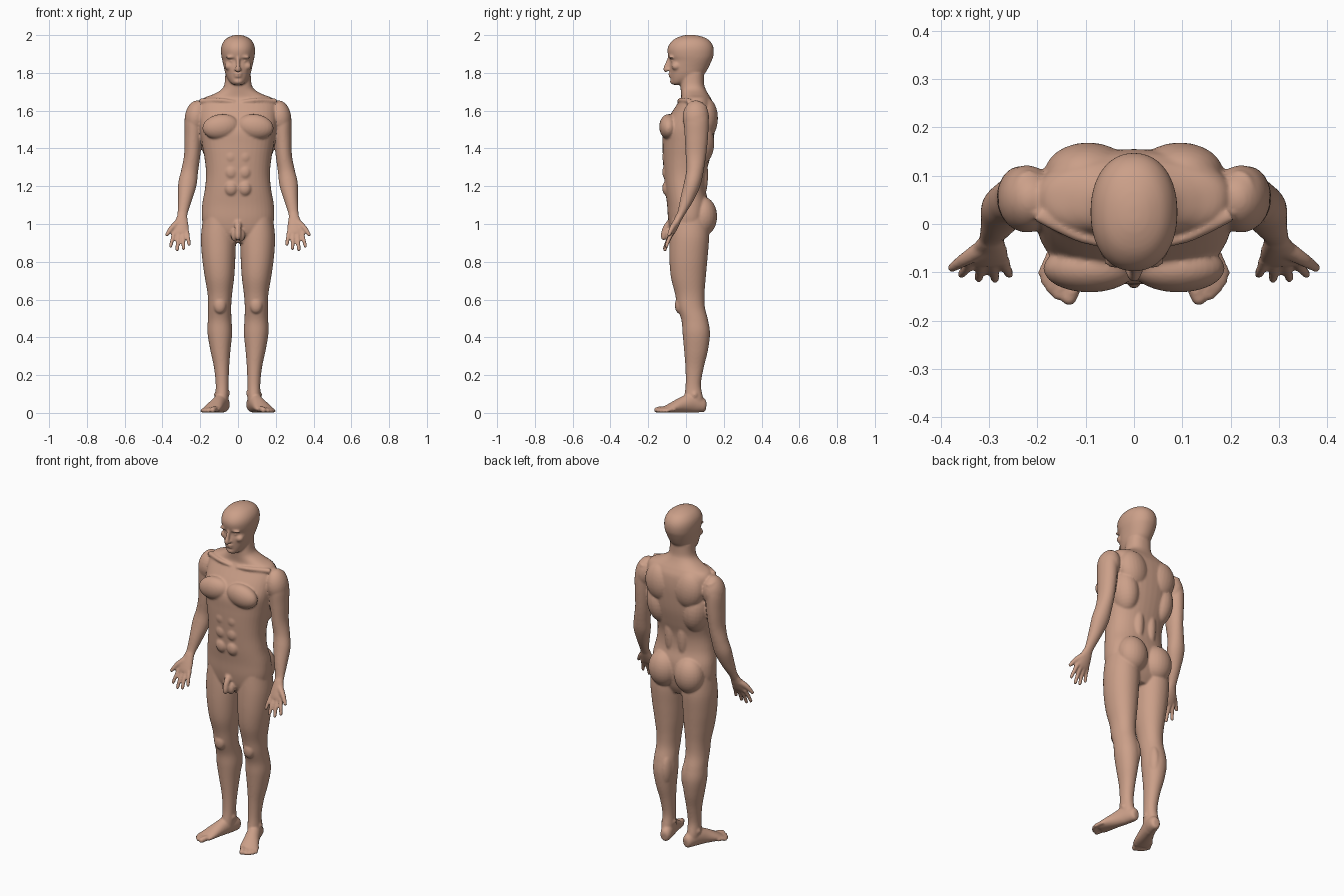
import bpy, bmesh, math
from mathutils import Vector, Matrix

bm = bmesh.new()
BOTH = (1, -1)


def spline(keys, steps=5):
    """Catmull-Rom through tuples of numbers."""
    out = []
    for i in range(len(keys) - 1):
        a, b, c, d = (keys[max(i - 1, 0)], keys[i], keys[i + 1], keys[min(i + 2, len(keys) - 1)])
        for s in range(steps):
            t = s / steps
            out.append([0.5 * (2 * q + (r - p) * t + (2 * p - 5 * q + 4 * r - u) * t * t
                               + (3 * q - p - 3 * r + u) * t ** 3) for p, q, r, u in zip(a, b, c, d)])
    return out + [list(keys[-1])]


def skin(rings, sides):
    for s in sides:
        vs = [[bm.verts.new((s * p[0], p[1], max(p[2], 0.0))) for p in r] for r in rings]
        n = len(vs[0])
        for a, b in zip(vs, vs[1:]):
            for i in range(n):
                bm.faces.new((a[i], a[(i + 1) % n], b[(i + 1) % n], b[i]))
        bm.faces.new(vs[0])
        bm.faces.new(vs[-1])


def stack(keys, sides=(1,), power=2.0, n=40):
    """Level cross-sections: z, centre x, half width, front y, back y."""
    rings = []
    for z, cx, hw, yf, yb in spline(keys):
        ring = []
        for i in range(n):
            a = 2 * math.pi * i / n
            c, s = math.cos(a), math.sin(a)
            x = math.copysign(abs(c) ** (2 / power), c) * hw
            y = math.copysign(abs(s) ** (2 / power), s) * (yb - yf) / 2
            ring.append((cx + x, (yf + yb) / 2 + y, z))
        rings.append(ring)
    skin(rings, sides)


def tube(keys, sides=(1,), ref=(1, 0, 0), n=24):
    """Swept ellipse: x, y, z, radius along ref, radius across."""
    pts, rings = spline(keys), []
    for i, p in enumerate(pts):
        t = (Vector(pts[min(i + 1, len(pts) - 1)][:3]) - Vector(pts[max(i - 1, 0)][:3])).normalized()
        r = Vector(ref)
        u = (r - t * r.dot(t)).normalized()
        v = t.cross(u)
        rings.append([Vector(p[:3]) + u * p[3] * math.cos(2 * math.pi * k / n)
                      + v * p[4] * math.sin(2 * math.pi * k / n) for k in range(n)])
    skin(rings, sides)


def ball(c, r, sides=(1,), tilt=0.0):
    for s in sides:
        m = (Matrix.Translation((s * c[0], c[1], c[2])) @ Matrix.Rotation(s * tilt, 4, 'Y')
             @ Matrix.Diagonal((*r, 1)))
        bmesh.ops.create_uvsphere(bm, u_segments=24, v_segments=16, radius=1, matrix=m)


def digit(a, b, r0, r1, bend=(0, 0, 0)):
    """Finger or toe with a rounded tip."""
    mid = [(p + q) / 2 + k for p, q, k in zip(a, b, bend)]
    tube([(*a, r0, r0), (*mid, (r0 + r1) / 2, (r0 + r1) / 2), (*b, r1, r1)], BOTH, n=14)
    ball(b, (r1, r1, r1), BOTH)


# Torso and neck
stack([(0.90, 0, .09, -.05, .08), (0.95, 0, .165, -.08, .105), (1.02, 0, .19, -.094, .12),
       (1.10, 0, .19, -.10, .122), (1.18, 0, .176, -.11, .104), (1.26, 0, .169, -.117, .105),
       (1.34, 0, .176, -.122, .125), (1.42, 0, .19, -.124, .143), (1.50, 0, .202, -.122, .152),
       (1.57, 0, .207, -.088, .155), (1.63, 0, .205, -.05, .148), (1.665, 0, .185, -.028, .132),
       (1.685, 0, .135, -.026, .12), (1.71, 0, .09, -.028, .106), (1.74, 0, .072, -.03, .096),
       (1.80, 0, .067, -.025, .095)], power=2.3)
# Chest, back and belly muscles
ball((.092, -.092, 1.515), (.097, .05, .066), BOTH, .15)
ball((.095, .105, 1.56), (.09, .064, .11), BOTH, .15)
ball((.12, .06, 1.43), (.075, .09, .13), BOTH, .12)
ball((.042, .075, 1.26), (.036, .042, .14), BOTH)
for z in (1.19, 1.275, 1.355):
    ball((.036, -.098, z), (.036, .028, .042), BOTH)
# Collar bones and shoulders
tube([(.02, -.035, 1.645, .01, .01), (.10, -.03, 1.655, .012, .012), (.2, .02, 1.65, .015, .015)],
     BOTH, ref=(0, 0, 1))
ball((.222, .052, 1.565), (.06, .07, .09), BOTH, -.15)
# Buttocks and pubic area
ball((.085, .088, 1.04), (.088, .077, .105), BOTH)
tube([(0, -.085, 1.005, .02, .02), (0, -.108, .975, .017, .017), (0, -.118, .935, .016, .016),
      (0, -.117, .915, .009, .009)])
ball((.016, -.088, .94), (.021, .022, .034), BOTH)

# Head
stack([(1.737, 0, .022, -.07, -.03), (1.747, 0, .038, -.077, .005), (1.77, 0, .056, -.082, .07),
       (1.80, 0, .068, -.085, .102), (1.83, 0, .075, -.087, .12), (1.865, 0, .083, -.083, .136),
       (1.89, 0, .088, -.094, .145), (1.925, 0, .09, -.098, .147), (1.955, 0, .083, -.086, .137),
       (1.98, 0, .064, -.06, .113), (1.995, 0, .036, -.025, .075), (2.001, 0, .012, .005, .04)], power=2.15)
# Nose
tube([(0, -.085, 1.885, .009, .010), (0, -.097, 1.85, .010, .012), (0, -.108, 1.82, .013, .013),
      (0, -.10, 1.808, .012, .008)])
ball((.011, -.096, 1.817), (.009, .012, .008), BOTH)
# Brows, eyes, cheeks, lips and chin
ball((.034, -.076, 1.884), (.03, .017, .009), BOTH, .1)
ball((.033, -.066, 1.863), (.014, .014, .008), BOTH)
ball((.046, -.052, 1.835), (.026, .025, .022), BOTH)
ball((0, -.083, 1.795), (.024, .012, .006))
ball((0, -.081, 1.782), (.021, .012, .006))
ball((0, -.068, 1.755), (.026, .017, .016))

# Arms
tube([(.215, .06, 1.63, .035, .05), (.232, .055, 1.56, .049, .065), (.237, .055, 1.46, .047, .062),
      (.243, .052, 1.36, .043, .054), (.256, .047, 1.28, .045, .046), (.268, .032, 1.21, .049, .044),
      (.281, .004, 1.13, .037, .035), (.293, -.024, 1.06, .027, .021), (.296, -.04, 1.03, .028, .019)], BOTH)
# Palms
tube([(.295, -.034, 1.045, .026, .019), (.30, -.054, 1.0, .038, .019), (.303, -.072, .96, .044, .016),
      (.304, -.079, .944, .040, .011)], BOTH)
# Fingers and thumbs
for a, b in (((.337, -.072, .957), (.357, -.104, .882)), ((.315, -.075, .95), (.322, -.112, .863)),
             ((.292, -.076, .95), (.288, -.114, .870)), ((.270, -.074, .957), (.258, -.104, .892))):
    digit(a, b, .0125, .0095, (0, -.003, 0))
digit((.316, -.052, 1.008), (.376, -.09, .944), .019, .0105, (.004, -.002, .004))

# Legs
stack([(1.03, .105, .08, -.078, .115), (.93, .104, .092, -.086, .122), (.82, .102, .088, -.088, .114),
       (.72, .098, .078, -.08, .105), (.63, .096, .065, -.058, .098), (.56, .097, .061, -.046, .10),
       (.49, .097, .063, -.024, .117), (.42, .096, .065, -.018, .127), (.33, .093, .053, -.01, .116),
       (.24, .087, .040, -.003, .094), (.15, .084, .034, -.002, .079), (.08, .085, .035, -.01, .09),
       (.04, .085, .03, -.01, .09)], BOTH, power=2.1)
# Kneecaps, calves and ankle bones
ball((.096, -.034, .57), (.034, .025, .045), BOTH)
ball((.068, .075, .43), (.033, .048, .10), BOTH)
ball((.055, .035, .105), (.012, .017, .018), BOTH)
ball((.115, .045, .095), (.012, .016, .018), BOTH)
# Feet
tube([(.070, .106, .034, .016, .024), (.072, .095, .036, .028, .034), (.078, .068, .045, .034, .045),
      (.09, .03, .052, .037, .052), (.108, -.02, .042, .041, .042), (.130, -.075, .027, .049, .027),
      (.143, -.112, .017, .048, .016)], BOTH, ref=(.92, .4, 0))
# Toes
for x, y, r in ((.134, -.154, .0155), (.157, -.147, .012), (.172, -.134, .0115),
                (.183, -.119, .011), (.189, -.101, .0105)):
    digit((x - .02, y + .045, .018), (x, y, r), r, r, (0, 0, .004))

# Fuse all parts into one smooth skin
bmesh.ops.recalc_face_normals(bm, faces=bm.faces[:])
mesh = bpy.data.meshes.new("body")
bm.to_mesh(mesh)
bm.free()
body = bpy.data.objects.new("body", mesh)
bpy.context.collection.objects.link(body)
fuse = body.modifiers.new("fuse", 'REMESH')
fuse.mode = 'VOXEL'
fuse.voxel_size = 0.0055
fuse.use_smooth_shade = True
soft = body.modifiers.new("soften", 'SMOOTH')
soft.factor = 0.5
soft.iterations = 7

skin_mat = bpy.data.materials.new("skin")
skin_mat.diffuse_color = (0.60, 0.35, 0.25, 1)
mesh.materials.append(skin_mat)
